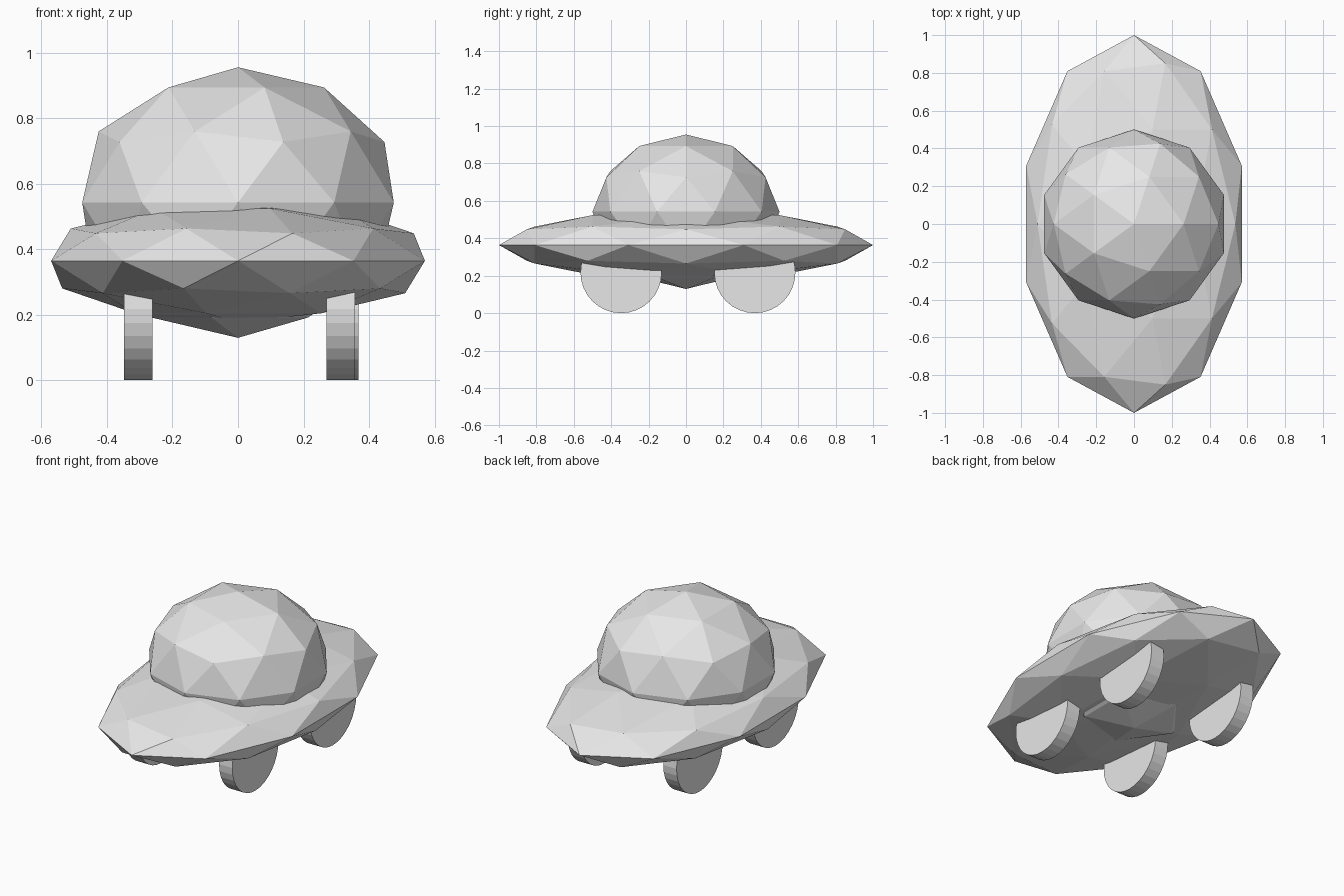
import bpy
from math import pi

cube = bpy.data.objects.get("Cube")
if cube:
    bpy.data.objects.remove(cube, do_unlink=True)

grey = bpy.data.materials.new("light grey")
grey.use_nodes = True
grey.diffuse_color = (0.8, 0.8, 0.8, 1)
grey.node_tree.nodes["Principled BSDF"].inputs["Base Color"].default_value = (0.8, 0.8, 0.8, 1)


def finish(name):
    ob = bpy.context.object
    ob.name = name
    ob.data.materials.append(grey)
    return ob


def faceted_ball(name, z, scale):
    bpy.ops.mesh.primitive_ico_sphere_add(subdivisions=2, radius=1, location=(0, 0, z))
    finish(name).scale = scale


def wheel(name, x, y):
    bpy.ops.mesh.primitive_cylinder_add(
        vertices=32, radius=0.217, depth=0.087,
        location=(x, y, 0.217), rotation=(0, pi / 2, 0))
    finish(name)


# Flattened saucer body and the dome that passes through it
faceted_ball("body", 0.364, (0.6, 1.0, 0.188))
faceted_ball("dome", 0.542, (0.5, 0.5, 0.413))

# Four wheels sunk into the underside
wheel("front_right_wheel", -0.304, -0.347)
wheel("back_right_wheel", -0.304, 0.368)
wheel("front_left_wheel", 0.314, -0.347)
wheel("back_left_wheel", 0.324, 0.368)
